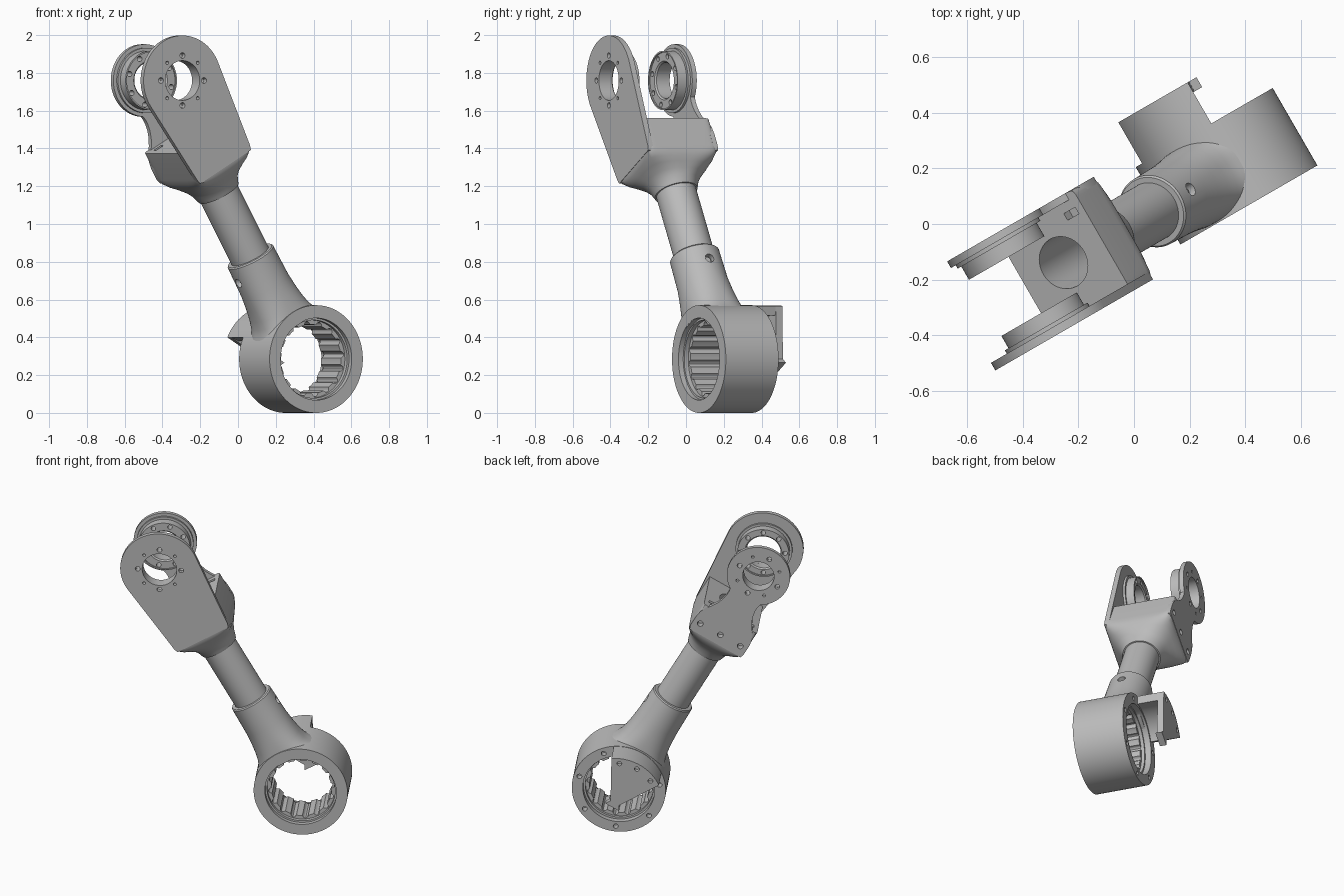
import bpy, bmesh, math
from mathutils import Matrix, Vector

if "Cube" in bpy.data.objects:
    bpy.data.objects.remove(bpy.data.objects["Cube"])

# Local frame: Y = hinge axis, Z = along the arm, origin = centre of the big ring
S, C = math.sin(math.radians(30)), math.cos(math.radians(30))
FRAME = Matrix(((C * C, -S, -S * C, 0.337), (C * S, C, -S * S, 0.202), (S, 0, C, 0.285), (0, 0, 0, 1)))
HINGE = 1.703

grey = bpy.data.materials.new("steel_grey")
grey.diffuse_color = (0.5, 0.5, 0.5, 1)
grey.use_nodes = True
grey.node_tree.nodes["Principled BSDF"].inputs["Base Color"].default_value = grey.diffuse_color
parts = []


def finish(name, bm, keep=True):
    bmesh.ops.recalc_face_normals(bm, faces=bm.faces)
    mesh = bpy.data.meshes.new(name)
    bm.to_mesh(mesh)
    bm.free()
    ob = bpy.data.objects.new(name, mesh)
    bpy.context.collection.objects.link(ob)
    if keep:
        mesh.materials.append(grey)
        parts.append(ob)
    return ob


def skin(name, rings, closed):
    """Joins rings of points with quads; closed wraps last to first, else caps."""
    bm = bmesh.new()
    vs = [[bm.verts.new(p) for p in ring] for ring in rings]
    n = len(vs[0])
    for i in range(len(vs) if closed else len(vs) - 1):
        a, b = vs[i], vs[(i + 1) % len(vs)]
        for j in range(n):
            k = (j + 1) % n
            bm.faces.new((a[j], a[k], b[k], b[j]))
    if not closed:
        bm.faces.new(vs[0])
        bm.faces.new(vs[-1])
    return finish(name, bm)


def lathe(name, profile, n=96, z0=0.0):
    """Closed profile of (radius, y, tooth height) turned about Y."""
    rings = []
    for r, y, tooth in profile:
        ring = []
        for j in range(n):
            t = 2 * math.pi * j / n
            rr = r + tooth * max(0, math.cos(16 * t)) ** 0.7
            ring.append((rr * math.sin(t), y, z0 + rr * math.cos(t)))
        rings.append(ring)
    return skin(name, rings, True)


def loft(name, sections, n=96):
    """Superellipse sections (z, half x, half y, exponent) along the arm."""
    rings = []
    for z, hx, hy, e in sections:
        ring = []
        for j in range(n):
            t = 2 * math.pi * (j + 0.5) / n
            c, s = math.cos(t), math.sin(t)
            k = (abs(c) ** e + abs(s) ** e) ** (-1 / e)
            ring.append((hx * k * c, hy * k * s, z))
        rings.append(ring)
    return skin(name, rings, False)


def prism(name, pts, y0, y1, keep=True):
    bm = bmesh.new()
    f = bm.faces.new([bm.verts.new((x, y0, z)) for x, z in pts])
    out = bmesh.ops.extrude_face_region(bm, geom=[f])
    bmesh.ops.translate(bm, vec=(0, y1 - y0, 0),
                        verts=[g for g in out["geom"] if isinstance(g, bmesh.types.BMVert)])
    return finish(name, bm, keep)


def arc(r, a0, a1, n, z0=0.0):
    """Points on an arc in XZ; angles in degrees from the X axis."""
    ts = [math.radians(a0 + (a1 - a0) * i / n) for i in range(n + 1)]
    return [(r * math.cos(t), z0 + r * math.sin(t)) for t in ts]


def cut(ob, rods=(), boxes=()):
    """Cuts rods (start, end, radius) and boxes (x0, x1, y0, y1, z0, z1)."""
    bm = bmesh.new()
    for a, b, r in rods:
        a, b = Vector(a), Vector(b)
        m = Matrix.Translation((a + b) / 2) @ (b - a).to_track_quat("Z", "Y").to_matrix().to_4x4()
        bmesh.ops.create_cone(bm, cap_ends=True, segments=64 if r > 0.05 else 20,
                              radius1=r, radius2=r, depth=(b - a).length, matrix=m)
    for x0, x1, y0, y1, z0, z1 in boxes:
        m = Matrix.Translation(((x0 + x1) / 2, (y0 + y1) / 2, (z0 + z1) / 2))
        bmesh.ops.create_cube(bm, size=1, matrix=m @ Matrix.Diagonal((x1 - x0, y1 - y0, z1 - z0, 1)))
    cutter = finish("cutter", bm, False)
    cutter.hide_render = True
    mod = ob.modifiers.new("cut", "BOOLEAN")
    mod.operation, mod.solver, mod.object = "DIFFERENCE", "EXACT", cutter
    bpy.context.view_layer.objects.active = ob
    bpy.ops.object.modifier_apply(modifier="cut")
    bpy.data.objects.remove(cutter)


def bolts(n, radius, y0, y1, sizes, z0=0.0, start=90.0):
    rods = []
    for i in range(n):
        t = math.radians(start + 360 * i / n)
        x, z = radius * math.cos(t), z0 + radius * math.sin(t)
        rods.append(((x, y0, z), (x, y1, z), sizes[i % len(sizes)]))
    return rods


# Big ring with scalloped bore and bolt holes on the back
ring = lathe("bearing_ring", [
    (0.285, -0.154, 0), (0.285, 0.168, 0), (0.218, 0.168, 0), (0.218, 0.13, 0), (0.206, 0.13, 0),
    (0.206, 0.11, 0), (0.183, 0.11, 0.018), (0.183, -0.10, 0.018), (0.206, -0.10, 0),
    (0.206, -0.125, 0), (0.217, -0.125, 0), (0.217, -0.154, 0)], 192)
cut(ring, bolts(7, 0.25, 0.12, 0.2, [0.015]))

# Neck socket flaring into the ring, cross-drilled
socket = loft("neck_socket", [
    (0.212, 0.188, 0.153, 3), (0.235, 0.172, 0.152, 2.8), (0.265, 0.16, 0.15, 2.6),
    (0.31, 0.15, 0.147, 2.4), (0.37, 0.143, 0.142, 2.2), (0.45, 0.138, 0.137, 2),
    (0.625, 0.134, 0.134, 2), (0.632, 0.128, 0.128, 2)])
cut(socket, [((s * 0.09, 0, 0.54), (s * 0.2, 0, 0.54), 0.025) for s in (-1, 1)])
for s in (-1, 1):
    bm = bmesh.new()
    bmesh.ops.create_cone(bm, cap_ends=True, segments=20, radius1=0.016, radius2=0.016, depth=0.02,
                          matrix=Matrix.Translation((s * 0.105, 0, 0.54)) @ Matrix.Rotation(math.pi / 2, 4, "Y"))
    finish("cross_pin", bm)

# Hollow tube
BORE = [((0, 0, 0.75), (0, 0, 1.6), 0.097)]
tube = loft("arm_tube", [(0.5, 0.108, 0.108, 2), (1.12, 0.108, 0.108, 2)])
cut(tube, BORE)

# Fork body: round at the tube, boxy at the top
body = loft("fork_body", [
    (1.015, 0.116, 0.116, 2), (1.03, 0.122, 0.122, 2), (1.06, 0.13, 0.133, 2.1),
    (1.09, 0.142, 0.155, 2.5), (1.12, 0.16, 0.183, 3.5), (1.145, 0.174, 0.202, 6),
    (1.17, 0.183, 0.211, 12), (1.2, 0.186, 0.2128, 24), (1.365, 0.186, 0.2128, 24)], 192)
cut(body, BORE)
cut(body, [((x, 0.17, 1.24), (x, 0.25, 1.24), 0.018) for x in (-0.14, 0, 0.14)],
    [(x - 0.027, x + 0.027, 0.125, 0.152, 1.32, 1.4) for x in (-0.13, 0.13)])

# Fork plates: straight-sided front, waisted back
front = arc(0.238, -6, 186, 72, HINGE) + [(-0.186, 1.2), (-0.178, 1.175), (0.178, 1.175), (0.186, 1.2)]
half = [(0.1, 1.52), (0.1, 1.495), (0.105, 1.46), (0.118, 1.42), (0.14, 1.38), (0.165, 1.345),
        (0.18, 1.31), (0.186, 1.27), (0.186, 1.2), (0.178, 1.175)]
back = arc(0.192, -57, 237, 72, HINGE) + [(-x, z) for x, z in half] + half[::-1]
for name, pts, y0, y1, hole in (("front", front, -0.2135, -0.182, 0.105), ("back", back, 0.186, 0.2135, 0.095)):
    s = 1 if y0 > 0 else -1
    lo, hi = min(abs(y0), abs(y1)), 0.2135
    plate = prism(name + "_fork_plate", pts, y0, y1)
    holes = bolts(8, 0.132, s * 0.09, s * 0.25, [0.015, 0.009], HINGE, 90 if s > 0 else 60)
    cut(plate, [((0, s * 0.1, HINGE), (0, s * 0.3, HINGE), hole)] + holes)
    if s > 0:
        cut(plate, [((x, 0.15, 1.24), (x, 0.25, 1.24), 0.018) for x in (-0.14, 0, 0.14)])
    # Stepped bearing boss on the inner face
    boss = lathe(name + "_hinge_boss", [
        (hole, s * (lo + 0.004), 0), (0.172, s * (lo + 0.004), 0), (0.172, s * (lo - 0.014), 0),
        (0.157, s * (lo - 0.014), 0), (0.157, s * 0.117, 0), (0.149, s * 0.117, 0),
        (0.149, s * 0.125, 0), (hole + 0.008, s * 0.125, 0), (hole, s * 0.133, 0)], 96, HINGE)
    cut(boss, bolts(8, 0.132, s * 0.09, s * 0.25, [0.014], HINGE, 90 if s > 0 else 60))

# Fan-shaped bracket standing off the back of the ring
fan = prism("bracket_fan", arc(0.283, 54, 126, 24) + [(-0.03, -0.018), (-0.048, -0.05), (0.048, -0.05), (0.03, -0.018)],
            0.298, 0.339)
cut(fan, [((0.25 * math.sin(t), 0.31, 0.25 * math.cos(t)), (0.25 * math.sin(t), 0.36, 0.25 * math.cos(t)), 0.015)
          for t in (-0.45, 0, 0.45)])
prism("bracket_wall", arc(0.283, 54, 126, 24) + arc(0.232, 126, 54, 24), 0.16, 0.3)

# Place everything in the tilted pose and smooth it
bpy.ops.object.select_all(action="DESELECT")
for ob in parts:
    ob.data.transform(FRAME)
    ob.select_set(True)
bpy.context.view_layer.objects.active = parts[0]
bpy.ops.object.shade_smooth_by_angle(angle=math.radians(30))
